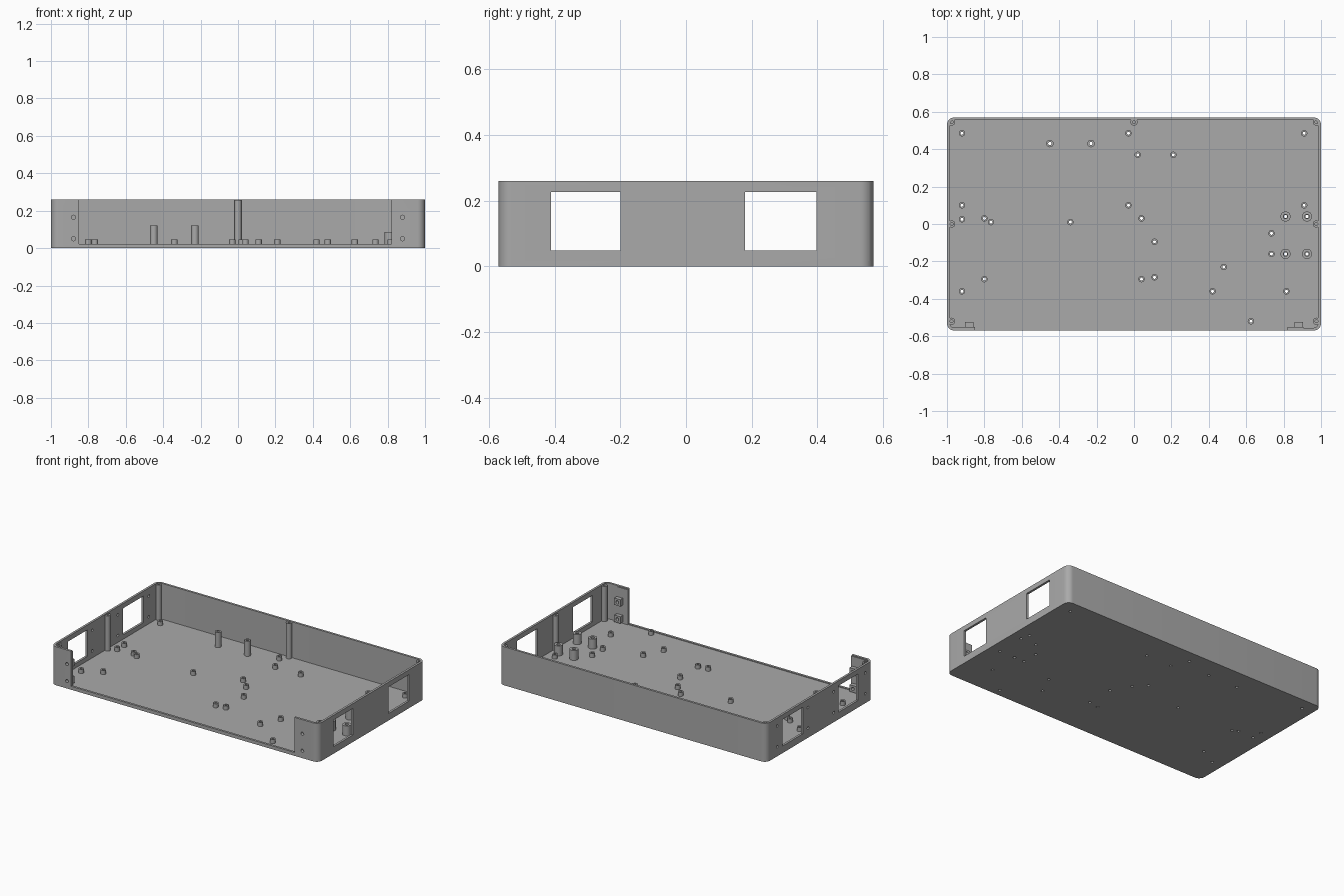
import bpy, bmesh, math
from mathutils import Matrix, Vector

if "Cube" in bpy.data.objects:
    bpy.data.objects.remove(bpy.data.objects["Cube"])

HX, HY, H = 1.0, 0.57, 0.26
WALL, FLOOR = 0.015, 0.018

grey = bpy.data.materials.new("mid grey")
grey.use_nodes = True
grey.diffuse_color = (0.4, 0.4, 0.4, 1)
grey.node_tree.nodes["Principled BSDF"].inputs["Base Color"].default_value = (0.4, 0.4, 0.4, 1)


def finish(bm, name):
    bmesh.ops.recalc_face_normals(bm, faces=bm.faces)
    mesh = bpy.data.meshes.new(name)
    bm.to_mesh(mesh)
    bm.free()
    mesh.materials.append(grey)
    ob = bpy.data.objects.new(name, mesh)
    bpy.context.collection.objects.link(ob)
    return ob


def box(bm, lo, hi):
    lo, hi = Vector(lo), Vector(hi)
    m = Matrix.Translation((lo + hi) / 2) @ Matrix.Diagonal((*(hi - lo), 1))
    bmesh.ops.create_cube(bm, size=1, matrix=m)


def rod(bm, center, radius, length, axis="Z"):
    turn = {"X": Matrix.Rotation(math.pi / 2, 4, "Y"),
            "Y": Matrix.Rotation(math.pi / 2, 4, "X"), "Z": Matrix()}[axis]
    bmesh.ops.create_cone(bm, cap_ends=True, segments=16, radius1=radius, radius2=radius,
                          depth=length, matrix=Matrix.Translation(center) @ turn)


def rounded_slab(bm, hx, hy, r, z0, z1):
    pts = []
    for k, (sx, sy) in enumerate([(1, 1), (-1, 1), (-1, -1), (1, -1)]):
        for i in range(9):
            a = math.pi / 2 * (k + i / 8)
            pts.append((sx * (hx - r) + r * math.cos(a), sy * (hy - r) + r * math.sin(a), z0))
    face = bm.faces.new([bm.verts.new(p) for p in pts])
    top = bmesh.ops.extrude_face_region(bm, geom=[face])["geom"]
    bmesh.ops.translate(bm, vec=(0, 0, z1 - z0),
                        verts=[v for v in top if isinstance(v, bmesh.types.BMVert)])


def tube(bm, x, y, r, hole, z0, z1, hole_z):
    # Round post with a screw hole reaching down to hole_z
    rings = []
    for radius, z in [(r, z0), (r, z1), (hole, z1), (hole, hole_z)]:
        rings.append([bm.verts.new((x + radius * math.cos(math.tau * i / 20),
                                    y + radius * math.sin(math.tau * i / 20), z)) for i in range(20)])
    for a, b in zip(rings, rings[1:]):
        for i in range(20):
            j = (i + 1) % 20
            bm.faces.new((a[i], a[j], b[j], b[i]))
    if hole_z > z0:
        bm.faces.new(rings[-1])


def cut(ob, bm):
    cutter = finish(bm, "cutter")
    cutter.hide_render = True
    mod = ob.modifiers.new("cut", "BOOLEAN")
    mod.operation, mod.solver, mod.object = "DIFFERENCE", "EXACT", cutter
    bpy.context.view_layer.objects.active = ob
    bpy.ops.object.modifier_apply(modifier=mod.name)
    bpy.data.objects.remove(cutter)


def smooth(ob):
    bpy.ops.object.select_all(action="DESELECT")
    ob.select_set(True)
    bpy.context.view_layer.objects.active = ob
    bpy.ops.object.shade_smooth_by_angle(angle=math.radians(30))


# Positions of the short floor standoffs
short = [(-.92, .485), (-.03, .485), (.91, .485), (.02, .37), (.21, .37), (-.92, .1),
         (-.03, .1), (.91, .1), (-.92, .025), (-.8, .03), (-.765, .01), (-.34, .01),
         (.04, .03), (.11, -.095), (.735, -.05), (.735, -.16), (.48, -.23), (.04, -.295),
         (.11, -.285), (-.92, -.36), (-.8, -.295), (.42, -.36), (.815, -.36), (.625, -.52)]
tall = [(-.45, .43), (-.23, .43)]
wide = [(x, y) for x in (.81, .925) for y in (.04, -.16)]

# Open tray with rounded corners
bm = bmesh.new()
rounded_slab(bm, HX, HY, 0.04, 0, H)
tray = finish(bm, "tray")
bm = bmesh.new()
rounded_slab(bm, HX - WALL, HY - WALL, 0.026, FLOOR, H + 0.1)
cut(tray, bm)

# Front opening and side windows
bm = bmesh.new()
box(bm, (-.85, -.65, .023), (.82, -.5, .4))
for y0, y1 in ((-.41, -.2), (.18, .397)):
    box(bm, (-1.1, y0, .048), (1.1, y1, .227))
cut(tray, bm)

# Screw holes in floor, right wall and front flanges
front_holes = [(x, z) for x in (-.88, .88) for z in (.05, .165)]
bm = bmesh.new()
for x, y in short + tall + wide:
    rod(bm, (x, y, 0), .009, .1)
for y in (-.485, -.15, .125, .455):
    for z in (.065, .205):
        rod(bm, (-1, y, z), .009, .1, "X")
for x, z in front_holes:
    rod(bm, (x, -HY, z), .011, .06, "Y")
cut(tray, bm)
smooth(tray)

# Standoffs on the floor
for name, spots, radius, hole, top in (("short_standoffs", short, .017, .008, .045),
                                       ("tall_standoffs", tall, .02, .009, .12),
                                       ("wide_standoffs", wide, .027, .012, .085)):
    bm = bmesh.new()
    for x, y in spots:
        tube(bm, x, y, radius, hole, FLOOR - .001, top, FLOOR - .001)
    smooth(finish(bm, name))

# Lid screw posts along the walls
bm = bmesh.new()
for x, y in [(s * .975, y) for s in (-1, 1) for y in (-.52, 0, .545)] + [(0, .545)]:
    tube(bm, x, y, .019, .008, FLOOR - .001, H - .004, H - .06)
smooth(finish(bm, "lid_posts"))

# Nut blocks and backing plates behind the front flanges
for name, x, p0, p1 in (("right", -.88, -.97, -.85), ("left", .88, .82, .905)):
    bm = bmesh.new()
    for z in (.05, .165):
        box(bm, (x - .023, -.556, z - .023), (x + .023, -.523, z + .023))
    blocks = finish(bm, name + "_nut_blocks")
    bm = bmesh.new()
    for z in (.05, .165):
        rod(bm, (x, -.54, z), .011, .1, "Y")
    cut(blocks, bm)
    bm = bmesh.new()
    box(bm, (p0, -.556, FLOOR), (p1, -.55, H - .005))
    plate = finish(bm, name + "_flange_plate")
    bm = bmesh.new()
    for z in (.05, .165):
        rod(bm, (x, -.553, z), .011, .1, "Y")
    cut(plate, bm)
